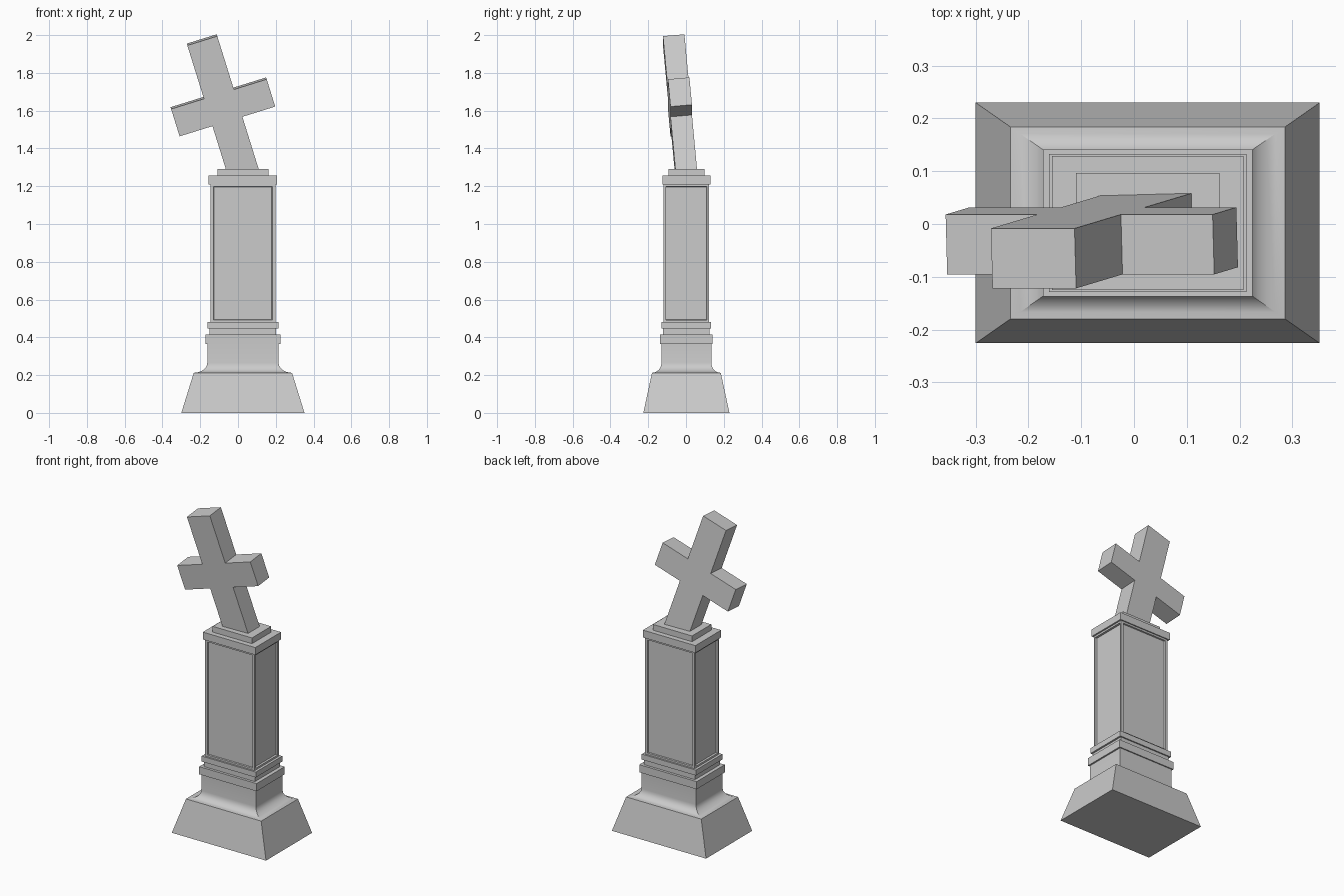
import bpy, bmesh
from math import sin, cos, radians, pi
from mathutils import Matrix, Vector

if "Cube" in bpy.data.objects:
    bpy.data.objects.remove(bpy.data.objects["Cube"])

CX, CY, ASPECT = 0.026, 0.002, 1.43   # pedestal centre and width/depth ratio


def finish(bm, name):
    bmesh.ops.recalc_face_normals(bm, faces=bm.faces)
    me = bpy.data.meshes.new(name)
    bm.to_mesh(me)
    bm.free()
    ob = bpy.data.objects.new(name, me)
    bpy.context.collection.objects.link(ob)
    return ob


def tower(name, profile, panel=None):
    """Square rings from (half depth, height) points, widened along x."""
    bm = bmesh.new()
    rings = [[bm.verts.new((sx * h, sy * h, z))
              for sx, sy in ((-1, -1), (1, -1), (1, 1), (-1, 1))]
             for h, z in profile]
    bm.faces.new(rings[0][::-1])
    bm.faces.new(rings[-1])
    sides = []
    for a, b in zip(rings, rings[1:]):
        for i in range(4):
            j = (i + 1) % 4
            sides.append(bm.faces.new((a[i], a[j], b[j], b[i])))
    bmesh.ops.recalc_face_normals(bm, faces=bm.faces)
    if panel:
        border, depth = panel
        bmesh.ops.inset_individual(bm, faces=sides, thickness=border)
        bmesh.ops.inset_individual(bm, faces=sides, thickness=0.003, depth=-depth)
    bmesh.ops.transform(bm, verts=bm.verts, matrix=Matrix.Translation((CX, CY, 0))
                        @ Matrix.Diagonal((ASPECT, 1, 1, 1)))
    return finish(bm, name)


# sloped plinth with a concave moulding rising to a block
cove = [(0.182 - 0.05 * sin(t), 0.265 - 0.053 * cos(t))
        for t in (i * pi / 12 for i in range(7))]
plinth = tower("plinth", [(0.228, 0), (0.182, 0.212)] + cove[1:] + [(0.132, 0.366)])
bpy.context.view_layer.objects.active = plinth
plinth.select_set(True)
bpy.ops.object.shade_smooth_by_angle(angle=radians(25))

# stacked square bands
for name, half, z0, z1 in (("lower_band", 0.139, 0.366, 0.414),
                           ("neck", 0.123, 0.414, 0.446),
                           ("upper_band", 0.131, 0.446, 0.48),
                           ("cap", 0.127, 1.21, 1.256),
                           ("cap_step", 0.095, 1.256, 1.292)):
    tower(name, [(half, z0), (half, z1)])

# shaft with recessed panels on all four sides
tower("shaft", [(0.12, 0.48), (0.12, 1.21)], panel=(0.016, 0.008))

# leaning cross: outline extruded through its thickness
w, h, arm, top, bottom, t = 0.083, 0.076, 0.265, 0.373, -0.40, 0.057
half = [(w, bottom), (w, -h), (arm, -h), (arm, h), (w, h), (w, top)]
outline = half + [(-x, z) for x, z in reversed(half)]
bm = bmesh.new()
face = bm.faces.new([bm.verts.new((x, -t, z)) for x, z in outline])
ext = bmesh.ops.extrude_face_region(bm, geom=[face])
bmesh.ops.translate(bm, vec=Vector((0, 2 * t, 0)),
                    verts=[g for g in ext["geom"] if isinstance(g, bmesh.types.BMVert)])
cross = finish(bm, "cross")
cross.matrix_world = (Matrix.Translation((-0.08, -0.032, 1.62))
                      @ Matrix.Rotation(radians(-17.3), 4, 'Y')
                      @ Matrix.Rotation(radians(5.1), 4, 'X'))
